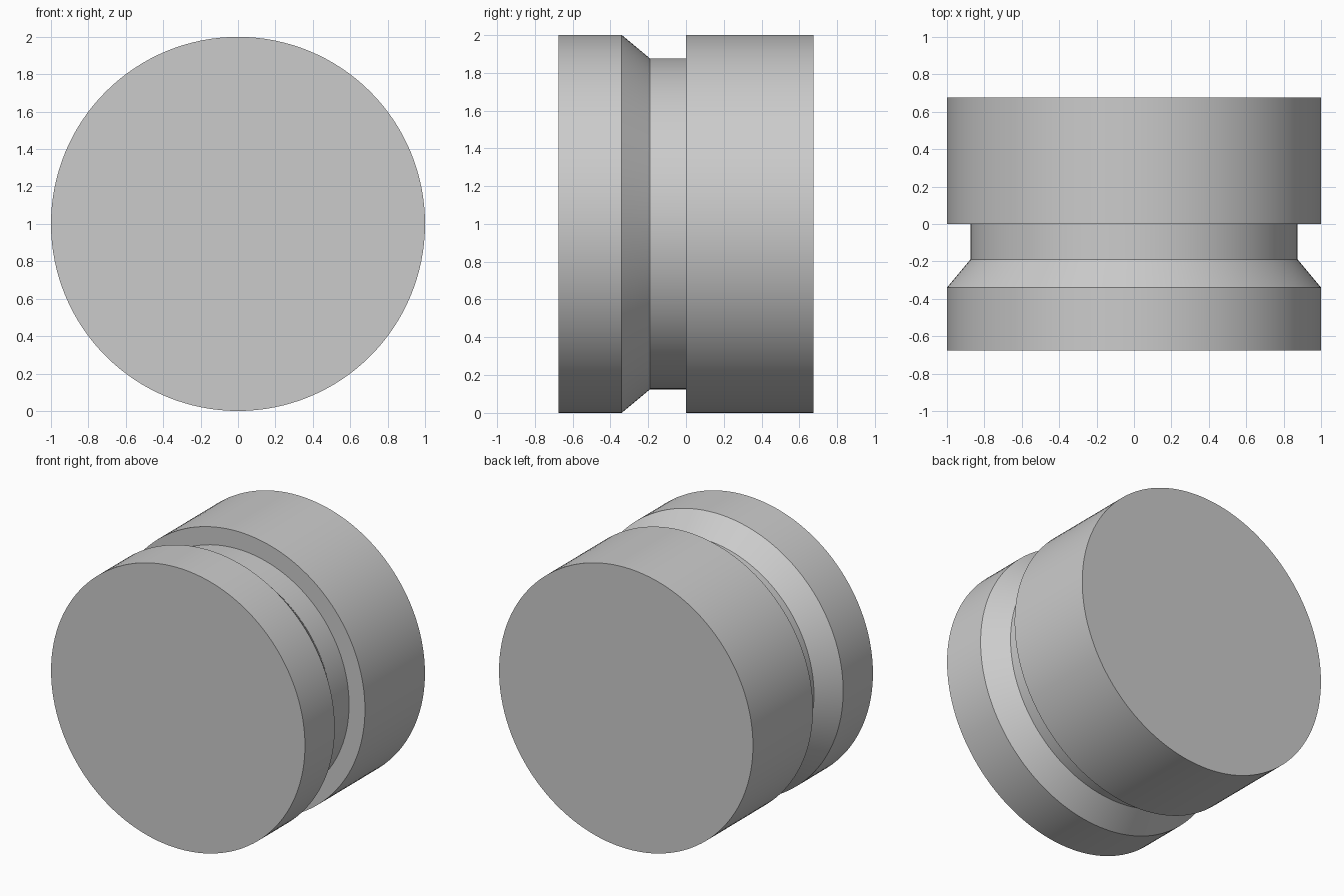
import bpy, bmesh, math
from mathutils import Vector

cube = bpy.data.objects.get("Cube")
if cube:
    bpy.data.objects.remove(cube, do_unlink=True)

# One plain grey material
grey = bpy.data.materials.new("light_grey")
grey.use_nodes = True
colour = (0.6, 0.6, 0.6, 1)
grey.diffuse_color = colour
grey.node_tree.nodes["Principled BSDF"].inputs["Base Color"].default_value = colour

# Half profile as (radius, y): front rim, bevel, neck, square shoulder, rear drum
HALF = 0.675
NECK = 0.875
profile = [(0, -HALF), (1, -HALF), (1, -0.34), (NECK, -0.19),
           (NECK, 0), (1, 0), (1, HALF), (0, HALF)]

# Turn the profile about the front-to-back axis
bm = bmesh.new()
verts = [bm.verts.new((r, y, 0)) for r, y in profile]
edges = [bm.edges.new(pair) for pair in zip(verts, verts[1:])]
bmesh.ops.spin(bm, geom=verts + edges, cent=(0, 0, 0), axis=(0, 1, 0),
               angle=math.tau, steps=128, use_duplicate=False)
bmesh.ops.remove_doubles(bm, verts=bm.verts, dist=0.0001)
bmesh.ops.recalc_face_normals(bm, faces=bm.faces)
bmesh.ops.translate(bm, verts=bm.verts, vec=Vector((0, 0, 1)))

mesh = bpy.data.meshes.new("grooved_drum")
bm.to_mesh(mesh)
bm.free()
mesh.materials.append(grey)
drum = bpy.data.objects.new("grooved_drum", mesh)
bpy.context.collection.objects.link(drum)

# Smooth sides with crisp rims
bpy.ops.object.select_all(action="DESELECT")
drum.select_set(True)
bpy.context.view_layer.objects.active = drum
bpy.ops.object.shade_smooth_by_angle(angle=math.radians(30))
